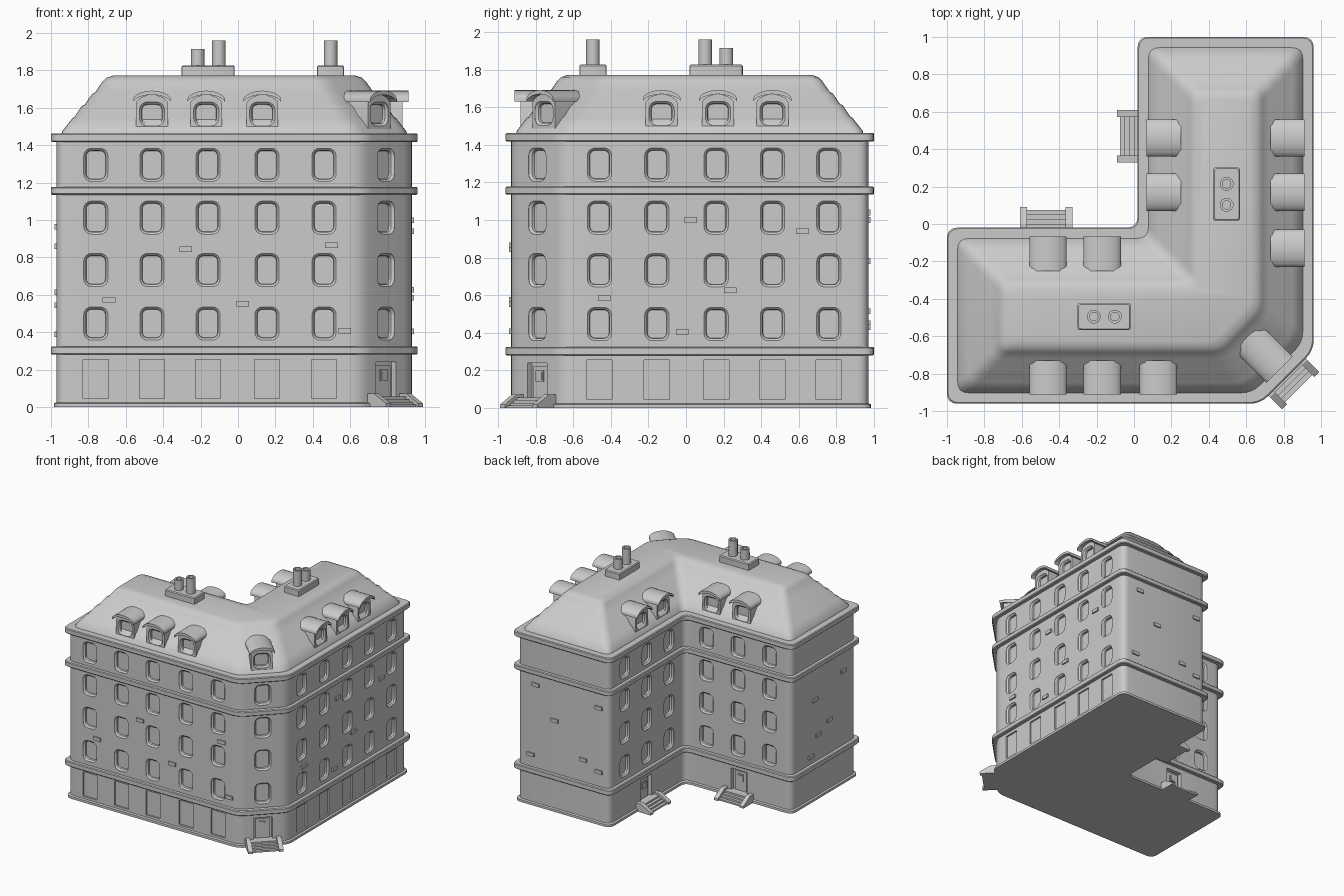
import bpy, bmesh, math
from mathutils import Matrix, Vector

if "Cube" in bpy.data.objects:
    bpy.data.objects.remove(bpy.data.objects["Cube"], do_unlink=True)

stone = bpy.data.materials.new("light_grey_stone")
stone.use_nodes = True
stone.diffuse_color = (0.6, 0.6, 0.6, 1)
stone.node_tree.nodes["Principled BSDF"].inputs["Base Color"].default_value = (0.6, 0.6, 0.6, 1)


# ---------- helpers ----------
def frame(x, y, degrees=0):
    """Wall frame: local -y points out of the wall, local x runs along it."""
    return Matrix.Translation((x, y, 0)) @ Matrix.Rotation(math.radians(degrees), 4, "Z")


def loft(bm, rings, mat=Matrix()):
    """Closed skin through rings of equal point count."""
    loops = [[bm.verts.new(mat @ Vector(p)) for p in ring] for ring in rings]
    n = len(loops[0])
    for a, b in zip(loops, loops[1:]):
        for i in range(n):
            j = (i + 1) % n
            bm.faces.new((a[i], a[j], b[j], b[i]))
    bm.faces.new(loops[0][::-1])
    bm.faces.new(loops[-1])


def prism_y(bm, section, y0, y1, mat):
    loft(bm, [[(x, y, z) for x, z in section] for y in (y0, y1)], mat)


def prism_x(bm, section, x0, x1, mat):
    loft(bm, [[(x, y, z) for y, z in section] for x in (x0, x1)], mat)


def round_rect(w, h, r, seg=4):
    pts = []
    for k, (sx, sy) in enumerate(((1, 1), (-1, 1), (-1, -1), (1, -1))):
        for i in range(seg + 1):
            a = math.pi / 2 * (k + i / seg)
            pts.append((sx * (w / 2 - r) + r * math.cos(a), sy * (h / 2 - r) + r * math.sin(a)))
    return pts


def box_section(w, z0, z1):
    return [(-w / 2, z0), (w / 2, z0), (w / 2, z1), (-w / 2, z1)]


def finish(name, bm, smooth=True):
    bmesh.ops.recalc_face_normals(bm, faces=bm.faces)
    mesh = bpy.data.meshes.new(name)
    bm.to_mesh(mesh)
    bm.free()
    mesh.materials.append(stone)
    obj = bpy.data.objects.new(name, mesh)
    bpy.context.collection.objects.link(obj)
    if smooth:
        shade(obj)
    return obj


def activate(obj):
    bpy.ops.object.select_all(action="DESELECT")
    obj.select_set(True)
    bpy.context.view_layer.objects.active = obj


def shade(obj):
    activate(obj)
    bpy.ops.object.shade_smooth_by_angle(angle=math.radians(32))


def carve(obj, cutter):
    cutter.hide_render = True
    mod = obj.modifiers.new("openings", "BOOLEAN")
    mod.object, mod.operation, mod.solver = cutter, "DIFFERENCE", "EXACT"
    activate(obj)
    bpy.ops.object.modifier_apply(modifier=mod.name)
    bpy.data.objects.remove(cutter, do_unlink=True)
    shade(obj)


# ---------- footprint: wall lines as (direction angle, distance, offset weight) ----------
C = 1.119  # distance of the cut corner from the centre
LINES = [(-90, 0.93, 1), (-45, C, 1.25), (0, 0.93, 1), (90, 0.97, 1),
         (180, -0.05, 1), (90, -0.05, 1), (180, 0.97, 1)]


def footprint(offset, z, seg=4):
    corners = []
    for k, (a2, d2, w2) in enumerate(LINES):
        a1, d1, w1 = LINES[k - 1]
        a1, a2 = math.radians(a1), math.radians(a2)
        d1, d2 = d1 + offset * w1, d2 + offset * w2
        det = math.sin(a2 - a1)
        corners.append(Vector(((d1 * math.sin(a2) - d2 * math.sin(a1)) / det,
                               (d2 * math.cos(a1) - d1 * math.cos(a2)) / det)))
    pts = []
    for k, p in enumerate(corners):
        a = p + (corners[k - 1] - p).normalized() * 0.06
        b = p + (corners[(k + 1) % len(corners)] - p).normalized() * 0.06
        for i in range(seg + 1):
            t = i / seg
            q = a * (1 - t) ** 2 + p * 2 * t * (1 - t) + b * t * t
            pts.append((q.x, q.y, z))
    return pts


# ---------- walls with plinth and cornices ----------
profile = [(0.015, 0), (0.015, 0.02), (0, 0.025)]
for z0, z1 in ((0.28, 0.325), (1.135, 1.178), (1.418, 1.463)):
    profile += [(0, z0), (0.025, z0), (0.031, z0 + 0.006), (0.031, z1 - 0.006), (0.025, z1)]
    profile += [(0, z1)]
profile[-1] = (-0.02, 1.463)
bm = bmesh.new()
loft(bm, [footprint(o, z) for o, z in profile])
walls = finish("walls", bm, False)

# ---------- stepped mansard roof ----------
bm = bmesh.new()
roof_profile = [(-0.025, 1.455), (-0.03, 1.475), (-0.085, 1.545), (-0.095, 1.55), (-0.135, 1.61),
                (-0.15, 1.617), (-0.19, 1.675), (-0.205, 1.682), (-0.245, 1.74),
                (-0.265, 1.76), (-0.30, 1.772)]
loft(bm, [footprint(o, z) for o, z in roof_profile])
finish("mansard_roof", bm)

# ---------- wall positions ----------
COLUMNS = (-0.76, -0.46, -0.16, 0.155, 0.46)
mid = C / math.sqrt(2)
corner = frame(mid, -mid, 45)
street = [f for c in COLUMNS for f in (frame(c, -0.93), frame(0.93, -c, 90))]
court = [f for c in COLUMNS[:3] for f in (frame(c, -0.05, 180), frame(0.05, -c, -90))]
doors = [corner, frame(-0.47, -0.05, 180), frame(0.05, 0.47, -90)]


# ---------- openings ----------
def cut_window(bm, mat, z, w, h, y=0.0):
    rings = []
    for depth, inset in ((-0.02, 0), (0.002, 0), (0.014, 0.012), (0.03, 0.014)):
        shape = round_rect(w - 2 * inset, h - 2 * inset, 0.042 - inset)
        rings.append([(px, y + depth, z + pz) for px, pz in shape])
    loft(bm, rings, mat)


bm = bmesh.new()
for f in street + court + [corner]:
    for z in (0.447, 0.733, 1.013, 1.295):
        cut_window(bm, f, z, 0.13, 0.178)
for f in street:
    prism_y(bm, box_section(0.135, 0.045, 0.255), -0.012, 0.015, f)
for f in doors:
    prism_y(bm, box_section(0.15, 0.05, 0.24), -0.03, 0.035, f)
carve(walls, finish("opening_cutter", bm, False))

# ---------- doors and steps ----------
bm_door, bm_step = bmesh.new(), bmesh.new()
cheek = [(0.01, 0), (-0.14, 0), (-0.14, 0.018), (-0.125, 0.028), (-0.05, 0.072), (0.01, 0.072)]
for f in doors:
    prism_y(bm_door, box_section(0.11, 0.05, 0.222), 0.022, 0.04, f)
    prism_y(bm_door, box_section(0.056, 0.14, 0.2), 0.014, 0.03, f)
    prism_y(bm_door, box_section(0.04, 0.148, 0.192), 0.01, 0.03, f)
    for x in (-0.14, 0.103):
        prism_x(bm_step, cheek, x, x + 0.037, f)
    for i in range(4):
        prism_y(bm_step, box_section(0.22, 0, 0.056 - 0.014 * i), -0.05 - 0.025 * i, 0.03, f)
finish("doors", bm_door, False)
finish("door_steps", bm_step, False)


# ---------- dormers ----------
def arch(half, base, rise, seg=10):
    return [(half * math.cos(math.pi * i / seg) * (1.0),
             base + rise * math.sin(math.pi * i / seg) ** 1.3) for i in range(seg + 1)]


dormers = [(corner, 0.32)]
for c in (-0.46, -0.17, 0.13):
    dormers += [(frame(c, -0.93), 0.22), (frame(0.93, -c, 90), 0.22)]
    if c < 0:
        dormers += [(frame(c, -0.05, 180), 0.22), (frame(0.05, -c, -90), 0.22)]
bm_body, bm_hood, bm_cut = bmesh.new(), bmesh.new(), bmesh.new()
for f, back in dormers:
    prism_y(bm_body, [(-0.085, 1.47), (0.085, 1.47)] + arch(0.085, 1.625, 0.045), 0.05, back, f)
    prism_y(bm_hood, arch(0.1, 1.65, 0.042) + arch(0.1, 1.632, 0.038)[::-1], 0.018, back - 0.02, f)
    cut_window(bm_cut, f, 1.567, 0.135, 0.128, 0.05)
body = finish("dormer_bodies", bm_body, False)
carve(body, finish("dormer_cutter", bm_cut, False))
finish("dormer_hoods", bm_hood)

# ---------- chimneys ----------
bm_base, bm_pot = bmesh.new(), bmesh.new()
for f in (frame(-0.16, -0.495), frame(0.495, 0.16, -90)):
    rings = []
    for inset, z in ((0, 1.74), (0, 1.82), (0.007, 1.827)):
        rings.append([(x, y, z) for x, y in round_rect(0.285 - 2 * inset, 0.145 - 2 * inset, 0.012, 2)])
    loft(bm_base, rings, f)
    for px, top in ((-0.055, 1.915), (0.058, 1.96)):
        rings = []
        for r, z in ((0.037, 1.81), (0.037, top), (0.023, top), (0.023, top - 0.05)):
            angles = [math.pi * (i + 0.5) / 6 for i in range(12)]
            rings.append([(px + r * math.cos(a), r * math.sin(a), z) for a in angles])
        loft(bm_pot, rings, f)
finish("chimney_bases", bm_base)
finish("chimney_pots", bm_pot)

# ---------- protruding bricks ----------
bricks = {
    (0, -0.93): [(-0.28, 0.845), (0.5, 0.865), (-0.69, 0.575), (0.025, 0.552), (0.57, 0.408)],
    (90, 0.93): [(0.025, 1.0), (0.62, 0.94), (-0.435, 0.585), (0.235, 0.627), (-0.02, 0.405)],
    (-90, -0.97): [(-0.75, 0.965), (-0.365, 0.86), (-0.56, 0.615), (-0.41, 0.545), (-0.31, 0.39)],
    (180, 0.97): [(0.75, 1.04), (0.57, 0.78), (0.15, 1.0), (0.8, 0.43), (0.3, 0.515), (0.15, 0.45)],
}
bm = bmesh.new()
for (turn, wall), spots in bricks.items():
    for along, z in spots:
        f = frame(wall, along, turn) if abs(turn) == 90 else frame(along, wall, turn)
        prism_y(bm, box_section(0.068, z - 0.015, z + 0.015), -0.012, 0.01, f)
finish("accent_bricks", bm, False)
